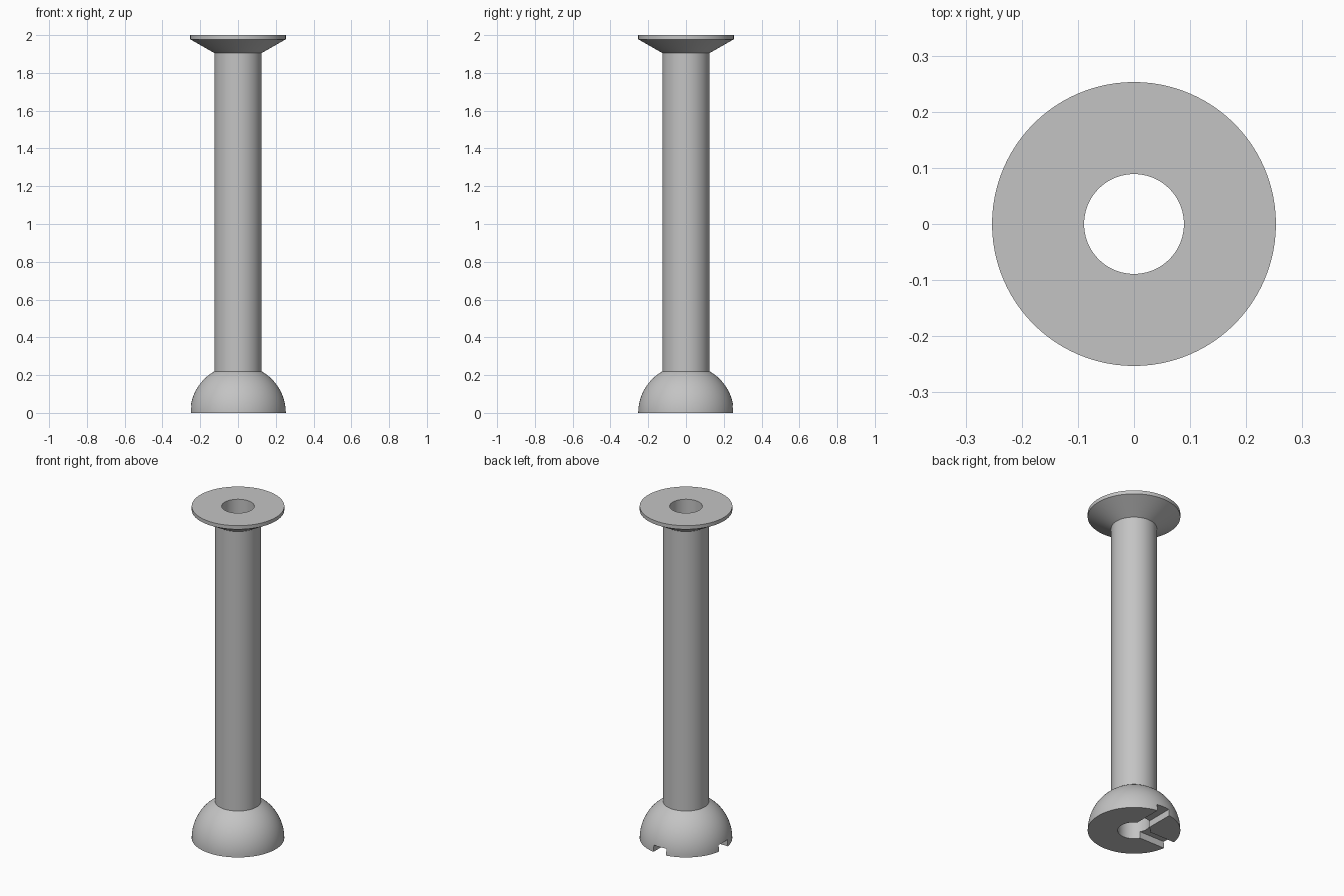
import bpy, bmesh, math
from mathutils import Matrix, Vector

cube = bpy.data.objects.get("Cube")
if cube:
    bpy.data.objects.remove(cube, do_unlink=True)

SEGMENTS = 96
FOOT_R, STEM_R, BORE_R = 0.253, 0.125, 0.089
HEIGHT = 2.0

grey = bpy.data.materials.new("plain_grey")
grey.use_nodes = True
colour = (0.55, 0.55, 0.55, 1)
grey.diffuse_color = colour
grey.node_tree.nodes["Principled BSDF"].inputs["Base Color"].default_value = colour


def add_object(name, bm):
    bmesh.ops.recalc_face_normals(bm, faces=bm.faces)
    mesh = bpy.data.meshes.new(name)
    bm.to_mesh(mesh)
    bm.free()
    mesh.materials.append(grey)
    obj = bpy.data.objects.new(name, mesh)
    bpy.context.collection.objects.link(obj)
    return obj


def lathe(name, profile):
    """Revolve a closed (radius, height) outline about z."""
    bm = bmesh.new()
    verts = [bm.verts.new((r, 0, z)) for r, z in profile]
    edges = [bm.edges.new((a, b)) for a, b in zip(verts, verts[1:] + verts[:1])]
    bmesh.ops.spin(bm, geom=verts + edges, cent=(0, 0, 0), axis=(0, 0, 1),
                   angle=math.tau, steps=SEGMENTS, use_merge=True)
    bmesh.ops.remove_doubles(bm, verts=bm.verts, dist=0.0001)
    return add_object(name, bm)


def box_cutter(name, centre, size):
    bm = bmesh.new()
    bmesh.ops.create_cube(bm, size=1, matrix=Matrix.Translation(centre)
                          @ Matrix.Diagonal(Vector(size).to_4d()))
    obj = add_object(name, bm)
    obj.hide_render = True
    return obj


# Domed foot, straight stem, flared flange and a bore right through
dome_end = math.acos(STEM_R / FOOT_R)
dome = [(FOOT_R * math.cos(a), FOOT_R * math.sin(a))
        for a in (dome_end * i / 16 for i in range(17))]
flange = [(STEM_R, 1.905), (FOOT_R, 1.978), (FOOT_R, HEIGHT)]
bore = [(BORE_R, HEIGHT), (BORE_R, 0)]
column = lathe("hollow_column", dome + flange + bore)

# Two square slots under the foot, running from the bore to the rim
slot_w, slot_h, reach = 0.084, 0.04, 0.3
cutters = [
    box_cutter("back_slot_cutter", (0, reach / 2, 0), (slot_w, reach, 2 * slot_h)),
    box_cutter("right_slot_cutter", (-reach / 2, 0, 0), (reach, slot_w, 2 * slot_h)),
]
bpy.context.view_layer.objects.active = column
for cutter in cutters:
    mod = column.modifiers.new("slot", "BOOLEAN")
    mod.operation = "DIFFERENCE"
    mod.solver = "EXACT"
    mod.object = cutter
    bpy.ops.object.modifier_apply(modifier=mod.name)
    bpy.data.objects.remove(cutter, do_unlink=True)

# Smooth round walls with crisp rims
bpy.ops.object.select_all(action="DESELECT")
column.select_set(True)
bpy.ops.object.shade_smooth_by_angle(angle=math.radians(25))
